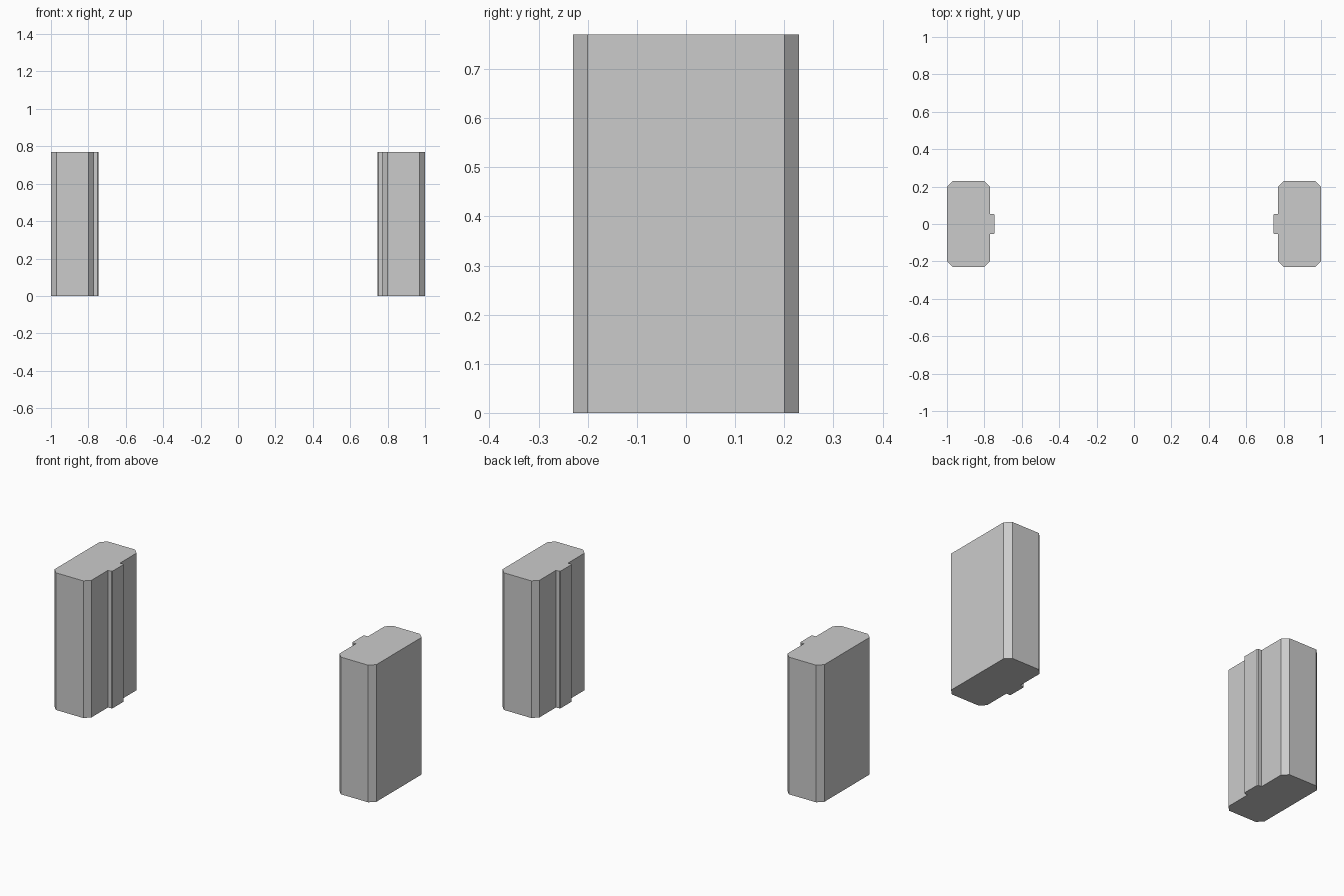
import bpy
import bmesh

if "Cube" in bpy.data.objects:
    bpy.data.objects.remove(bpy.data.objects["Cube"])

HEIGHT = 0.77
OUTER, INNER, TAB = 1.0, 0.77, 0.745   # x of outer face, inner face, rib face
DEPTH, CHAMFER = 0.23, 0.03            # half depth and corner cut
RIB, NICK = 0.053, 0.005               # rib half width and its tiny corner cut


def post(name, side):
    # Half of the plan outline (y >= 0), from the rib round to the outer face
    half = [
        (TAB, RIB - NICK), (TAB + NICK, RIB), (INNER, RIB),
        (INNER, DEPTH - CHAMFER), (INNER + CHAMFER, DEPTH),
        (OUTER - CHAMFER, DEPTH), (OUTER, DEPTH - CHAMFER),
    ]
    outline = half + [(x, -y) for x, y in reversed(half)]

    # Extrude the outline to full height
    bm = bmesh.new()
    face = bm.faces.new([bm.verts.new((side * x, y, 0)) for x, y in outline])
    top = bmesh.ops.extrude_face_region(bm, geom=[face], use_keep_orig=True)["geom"]
    bmesh.ops.translate(bm, vec=(0, 0, HEIGHT),
                        verts=[g for g in top if isinstance(g, bmesh.types.BMVert)])
    bmesh.ops.recalc_face_normals(bm, faces=bm.faces)
    mesh = bpy.data.meshes.new(name)
    bm.to_mesh(mesh)
    bm.free()
    obj = bpy.data.objects.new(name, mesh)
    bpy.context.collection.objects.link(obj)


# Matching posts with their ribs facing each other
post("left_post", -1)
post("right_post", 1)
